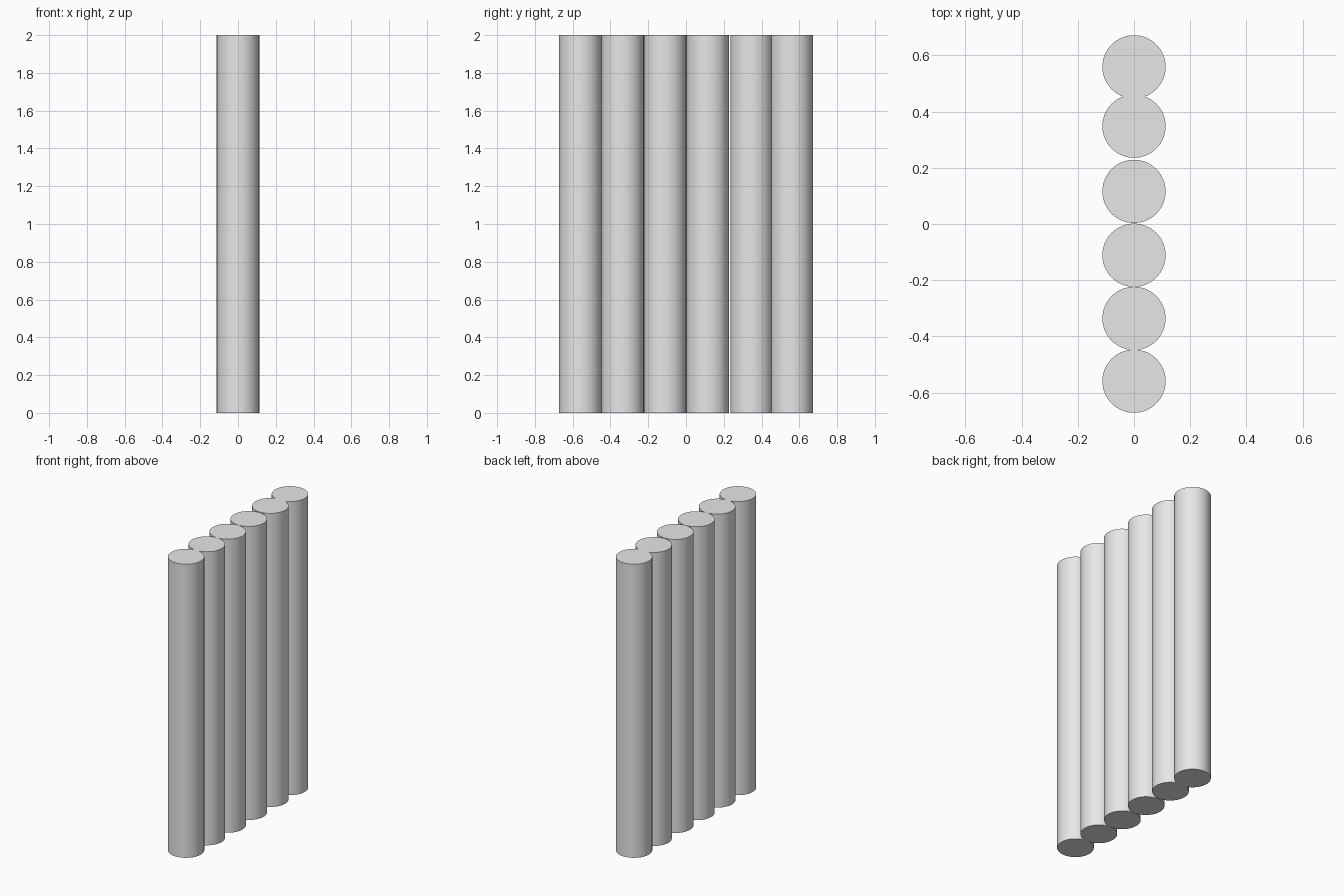
import bpy
import math

RADIUS = 0.1125
HEIGHT = 2.0
SIDES = 64

# Remove the default cube
cube = bpy.data.objects.get("Cube")
if cube:
    bpy.data.objects.remove(cube, do_unlink=True)

# Single plain grey
grey = bpy.data.materials.new("light_grey")
grey.use_nodes = True
colour = (0.8, 0.8, 0.8, 1.0)
grey.diffuse_color = colour
grey.node_tree.nodes["Principled BSDF"].inputs["Base Color"].default_value = colour


def add_post(name, y):
    """Upright round post standing on the ground."""
    bpy.ops.mesh.primitive_cylinder_add(
        vertices=SIDES, radius=RADIUS, depth=HEIGHT, location=(0, y, HEIGHT / 2))
    post = bpy.context.object
    post.name = name
    post.data.materials.append(grey)
    bpy.ops.object.shade_smooth_by_angle(angle=math.radians(30))
    return post


# Row of posts from front to back, slightly unevenly spaced
for i, y in enumerate((-0.559, -0.336, -0.111, 0.116, 0.348, 0.559), start=1):
    add_post(f"post_{i}", y)
